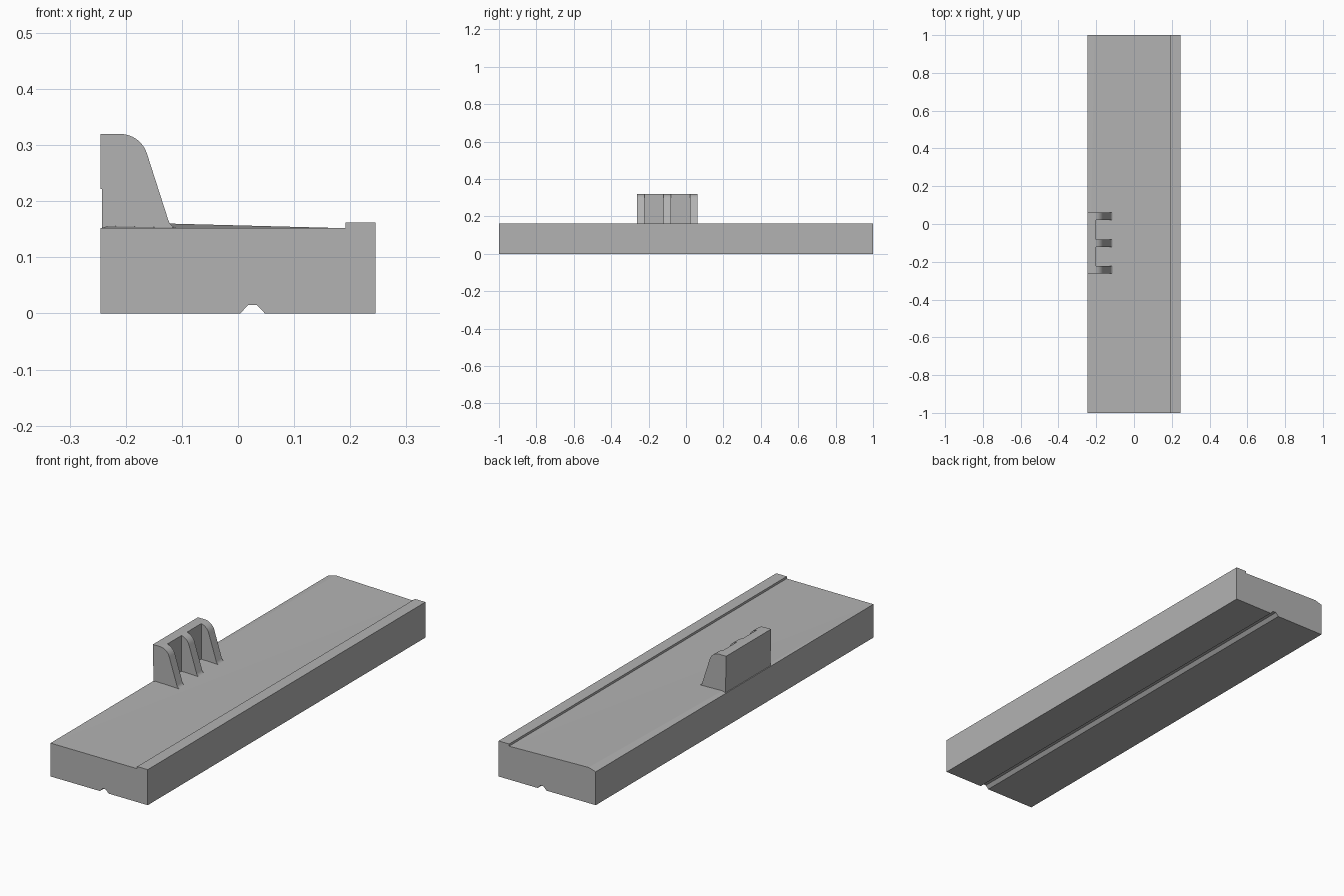
import bpy, bmesh
from math import sin, cos, radians

cube = bpy.data.objects.get("Cube")
if cube:
    bpy.data.objects.remove(cube)

grey = bpy.data.materials.new("stone_grey")
grey.use_nodes = True
GREY = (0.45, 0.45, 0.45, 1)
grey.diffuse_color = GREY
grey.node_tree.nodes["Principled BSDF"].inputs["Base Color"].default_value = GREY


def finish(bm, name):
    bmesh.ops.recalc_face_normals(bm, faces=bm.faces)
    mesh = bpy.data.meshes.new(name)
    bm.to_mesh(mesh)
    bm.free()
    mesh.materials.append(grey)
    obj = bpy.data.objects.new(name, mesh)
    bpy.context.collection.objects.link(obj)
    return obj


def extrude_y(bm, profile, y0, y1, skip=()):
    """Sweep an (x, z) outline along y, leaving out the listed sides."""
    front = [bm.verts.new((x, y0, z)) for x, z in profile]
    back = [bm.verts.new((x, y1, z)) for x, z in profile]
    n = len(profile)
    for i in range(n):
        if i not in skip:
            j = (i + 1) % n
            bm.faces.new((front[i], front[j], back[j], back[i]))
    return front, back


def arc(cx, cz, r, start, end, steps):
    angles = [radians(start + (end - start) * i / steps) for i in range(steps + 1)]
    return [(cx + r * cos(a), cz + r * sin(a)) for a in angles]


# Slab with a raised lip and a drip groove underneath
W, TOP, LIP = 0.245, 0.152, 0.162
outline = [(-W, TOP), (-W, 0), (0.004, 0), (0.018, 0.015), (0.034, 0.015),
           (0.048, 0), (W, 0), (W, LIP), (0.192, LIP), (0.192, TOP)]
bm = bmesh.new()
front, back = extrude_y(bm, outline, -1, 1, skip=(len(outline) - 1,))

# Top surface, rising slightly towards one back corner
peak = bm.verts.new((-0.209, 1, 0.1625))
bm.faces.new(front)
bm.faces.new(back + [peak])
bm.faces.new((front[0], front[-1], back[-1]))
bm.faces.new((front[0], back[-1], peak))
bm.faces.new((front[0], peak, back[0]))
finish(bm, "sill_slab")


def solid(name, profile, y0, y1):
    bm = bmesh.new()
    front, back = extrude_y(bm, profile, y0, y1)
    bm.faces.new(front)
    bm.faces.new(back)
    obj = finish(bm, name)
    bpy.ops.object.select_all(action='DESELECT')
    obj.select_set(True)
    bpy.context.view_layer.objects.active = obj
    bpy.ops.object.shade_smooth_by_angle(angle=radians(30))


# Upright plate with a shallow step on its outer face
Y0, Y1, FOOT = -0.263, 0.061, 0.15
shoulder = arc(-0.21, 0.27, 0.05, 90, 78.5, 2)
solid("bracket_plate", [(-0.2, FOOT), (-0.242, FOOT), (-0.242, 0.222),
                        (-W, 0.222), (-W, 0.32)] + shoulder, Y0, Y1)

# Three ribs with rounded shoulders and flared feet
rib = ([(-0.2, FOOT)] + arc(-0.21, 0.27, 0.05, 78.5, 18, 8)
       + arc(-0.105, 0.172, 0.02, 198, 270, 6) + [(-0.105, FOOT)])
RIB = 0.04
for i, name in enumerate(("front_rib", "middle_rib", "back_rib")):
    y = Y0 + i * (Y1 - Y0 - RIB) / 2
    solid(name, rib, y, y + RIB)
